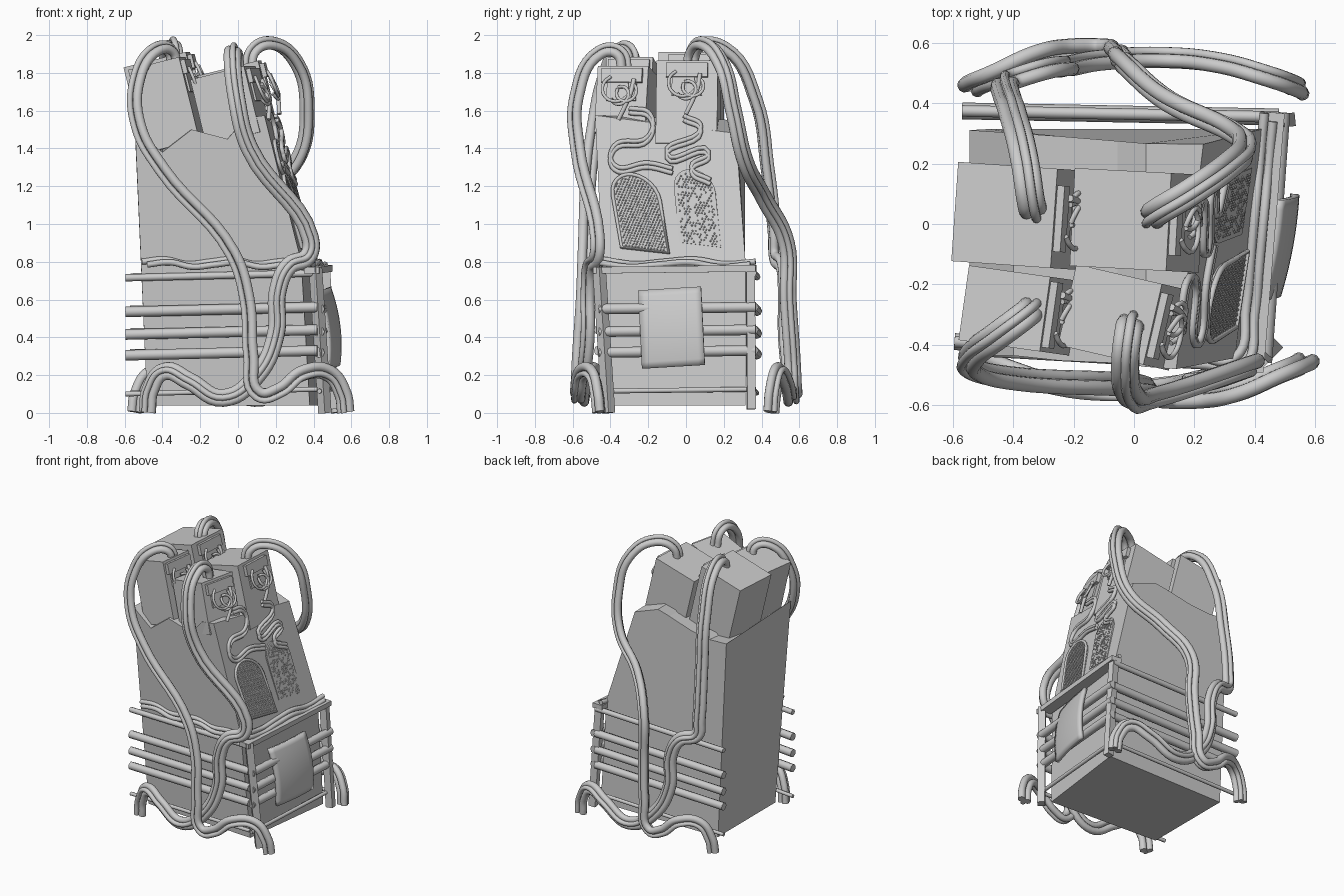
import bpy, bmesh, math, random
from mathutils import Vector, Matrix

if "Cube" in bpy.data.objects:
    bpy.data.objects.remove(bpy.data.objects["Cube"])

random.seed(3)
C = bpy.context


def mesh_object(name, bm):
    bmesh.ops.recalc_face_normals(bm, faces=bm.faces[:])
    me = bpy.data.meshes.new(name)
    bm.to_mesh(me)
    bm.free()
    ob = bpy.data.objects.new(name, me)
    C.collection.objects.link(ob)
    return ob


def block(name, size, matrix):
    bm = bmesh.new()
    bmesh.ops.create_cube(bm, size=1)
    bmesh.ops.scale(bm, vec=size, verts=bm.verts)
    bm.transform(matrix)
    return mesh_object(name, bm)


def tube(name, pts, r=0.0, smooth=True, profile=None, cyclic=False):
    cu = bpy.data.curves.new(name, 'CURVE')
    cu.dimensions = '3D'
    cu.use_fill_caps = True
    cu.resolution_u = 7
    cu.bevel_resolution = 2
    if profile:
        cu.bevel_mode = 'OBJECT'
        cu.bevel_object = profile
    else:
        cu.bevel_depth = r
    s = cu.splines.new('BEZIER' if smooth else 'POLY')
    if smooth:
        s.bezier_points.add(len(pts) - 1)
        for b, p in zip(s.bezier_points, pts):
            b.co = p
            b.handle_left_type = b.handle_right_type = 'AUTO'
    else:
        s.points.add(len(pts) - 1)
        for b, p in zip(s.points, pts):
            b.co = (*p, 1)
    s.use_cyclic_u = cyclic
    ob = bpy.data.objects.new(name, cu)
    C.collection.objects.link(ob)
    bpy.ops.object.select_all(action='DESELECT')
    ob.select_set(True)
    C.view_layer.objects.active = ob
    bpy.ops.object.convert(target='MESH')
    bpy.ops.object.shade_smooth_by_angle(angle=math.radians(50))


def bar(name, a, b, w, h):
    d = Vector(b) - Vector(a)
    rot = d.to_track_quat('X', 'Z').to_matrix().to_4x4()
    return block(name, (d.length, w, h), Matrix.Translation((Vector(a) + Vector(b)) / 2) @ rot)


# Tower body: one jagged outline, sheared and tapered into a front and a back
outline = [(-.48, .04, .04), (.38, .04, .04), (.335, .8, .8), (.14, 1.575, 1.48), (.04, 1.56, 1.55),
           (-.055, 1.45, 1.53), (-.245, 1.5, 1.48), (-.4, 1.38, 1.46), (-.545, 1.5, 1.47)]
bm = bmesh.new()
f = [bm.verts.new((x, -.375 - .062 * z - .06 * x, z)) for x, z, _ in outline]
b = [bm.verts.new((x + (.09 if x > .1 else 0), .315 - .1 * max(0, z - .8) * (x + .6), z)) for x, _, z in outline]
bm.faces.new(f)
bm.faces.new(b[::-1])
for i in range(len(f)):
    j = (i + 1) % len(f)
    bm.faces.new((f[i], f[j], b[j], b[i]))
mesh_object("tower_body", bm)

# Four tilted boxes on top, each with a connector plate and looping leads
boxes = [("back_left", (-.43, .03, 1.87), 4, (.34, .33, .5)),
         ("back_right", (-.045, .015, 1.825), 3, (.33, .325, .45)),
         ("front_left", (-.43, -.28, 1.85), 8, (.28, .25, .45)),
         ("front_right", (-.08, -.3, 1.8), 13, (.3, .275, .36))]
for name, top, yaw, (sx, sy, sz) in boxes:
    m = (Matrix.Translation(top) @ Matrix.Rotation(math.radians(-yaw), 4, 'Z')
         @ Matrix.Rotation(math.radians(-14), 4, 'Y'))
    block(name + "_box", (sx, sy, sz), m @ Matrix.Translation((0, 0, -sz / 2)))
    x = sx / 2
    block(name + "_plate", (.025, .22, .075), m @ Matrix.Translation((x + .012, 0, -.055)))
    block(name + "_plate_back", (.012, .16, .16), m @ Matrix.Translation((x + .005, 0, -.11)))
    for k, (c, half) in enumerate([(-.02, .075), (.035, .055), (0, .05)]):
        arc = [math.radians(120 + 40 * k + 33 * i) for i in range(9)]
        tube(f"{name}_lead_{k}", [m @ Vector((x + .028 + .006 * i * (8 - i) / 4, c + half * math.cos(a),
                                              -.13 - .02 * k + half * math.sin(a)))
                                  for i, a in enumerate(arc)], .009)
    tube(name + "_tail_lead", [m @ Vector((x + .03 + .015 * math.sin(3 * t), .07 * math.cos(1.6 * t), -.08 - .22 * t))
                               for t in (0, .33, .66, 1)], .012)

# Sloped right face: maps (y, z, height) on to the surface
N = Vector((1, -.12, .25)).normalized()


def on_face(y, z, h=0):
    return Vector((.29 + .12 * (y + .25) - .25 * (z - 1.07), y, z)) + N * h


# Arched grilles, one with a raised rim, filled with rows of studs
for name, cy, z0, half, lean, keep, lift in [("left_grille", -.215, .86, .125, -.17, 1, .01),
                                             ("right_grille", .075, .89, .11, -.1, .6, .001)]:
    straight = .4 - half

    def arch(u, v, h=lift):
        return on_face(cy + u + lean * v, z0 + v - .12 * u, h)

    rim = [(-half, 0), (half, 0)]
    rim += [(half * math.cos(a), straight + half * math.sin(a)) for a in [math.pi * i / 12 for i in range(13)]]
    bm = bmesh.new()
    bm.faces.new([bm.verts.new(arch(u, v)) for u, v in rim])
    r = bmesh.ops.extrude_face_region(bm, geom=bm.faces[:])
    bmesh.ops.translate(bm, vec=-N * .03, verts=[v for v in r["geom"] if isinstance(v, bmesh.types.BMVert)])
    mesh_object(name + "_panel", bm)
    if keep == 1:
        tube(name + "_rim", [arch(u, v) for u, v in rim], .01, smooth=False, cyclic=True)
    bm = bmesh.new()
    for row in range(27):
        for col in range(-8, 9):
            u, v = (col + row % 2 / 2) * .0165, .012 + row * .0143
            inside = abs(u) < half - .012 and (v < straight or math.hypot(u, v - straight) < half - .012)
            if inside and random.random() < keep:
                bmesh.ops.create_icosphere(bm, subdivisions=1, radius=.0055, matrix=Matrix.Translation(arch(u, v)))
    mesh_object(name + "_studs", bm)

# Squiggling double hoses leading from the boxes to the grilles
left = [(-.3, 1.6), (-.19, 1.57), (-.2, 1.45), (-.38, 1.4), (-.38, 1.3), (-.2, 1.31), (-.07, 1.28)]
right = [(-.01, 1.56), (.08, 1.5), (-.1, 1.36), (.12, 1.37), (.03, 1.29), (.13, 1.22)]
for name, path in (("left_squiggle", left), ("right_squiggle", right)):
    for k, dz in enumerate((-.012, .012)):
        tube(f"{name}_{k}", [on_face(y, z + dz, .006) for y, z in path], .0125)

# Guard frame: posts, top ledge and rails on three sides
bar("front_post", (.46, -.41, 0), (.41, -.46, .77), .05, .05)
bar("back_post", (.51, .345, .02), (.46, .34, .77), .045, .05)
bar("frame_ledge", (.39, -.49, .755), (.46, .37, .765), .08, .035)
for i, (z, r) in enumerate([(.72, .019), (.54, .028), (.42, .028), (.31, .028), (.105, .013)]):
    tube(f"front_rail_{i}", [(-.595, -.39, z - .005), (.42, -.46, z + .02)], r, smooth=False)
    tube(f"back_rail_{i}", [(-.57, .375, z), (.48, .355, z + .02)], r, smooth=False)
    if i:
        tube(f"right_rail_{i}", [(.43, -.46, z + .01), (.49, .37, z + .02)], r, smooth=False)

# Curved shield on the right of the frame
bm = bmesh.new()
bmesh.ops.create_grid(bm, x_segments=10, y_segments=12, size=.5)
for v in bm.verts:
    u, w = v.co.x, v.co.y
    v.co = (.51 + .06 * u - .05 * w - .1 * w * w - .04 * u * u, -.075 + .33 * u - .02 * w, .45 + .41 * w + .02 * u)
for p in bm.faces:
    p.smooth = True
shield = mesh_object("curved_shield", bm)
mod = shield.modifiers.new("thickness", 'SOLIDIFY')
mod.thickness = .025
mod.offset = 0

# Wavy hoses resting along the ledge: across the front, then along the right
for k in (0, 1):
    wave = [.785 + .015 * k + .014 * math.sin(2.1 * i) for i in range(13)]
    run = [(-.48 + .12 * i, -.425 - .007 * i) for i in range(8)]
    run += [(.4 + .015 * i, -.3 + .16 * i) for i in range(5)]
    tube(f"ledge_hose_{k}", [(x - .028 * k, y + .028 * k, z) for (x, y), z in zip(run, wave)], .016)

# Bundle cross-section: two thick strands and one thin
cu = bpy.data.curves.new("bundle_profile", 'CURVE')
for cx, cy, r in [(-.023, 0, .025), (.023, .004, .023), (.001, .032, .016)]:
    s = cu.splines.new('POLY')
    s.points.add(9)
    for i, p in enumerate(s.points):
        a = math.tau * i / 10
        p.co = (cx + r * math.cos(a), cy + r * math.sin(a), 0, 1)
    s.use_cyclic_u = True
profile = bpy.data.objects.new("bundle_profile", cu)
C.collection.objects.link(profile)
profile.hide_render = True


# Four big hose bundles crossing over; the lower runs are shared, turned half round for the back
def turned(pts, stretch):
    return [(-x * stretch, -y, z) for x, y, z in pts]


plain_foot = [(.05, -.54, .6), (.07, -.56, .3), (.11, -.57, .1), (.22, -.57, .12), (.34, -.55, .21),
              (.48, -.49, .21), (.555, -.46, .1), (.57, -.45, .005)]
kinked_foot = [(.38, -.46, .93), (.37, -.465, .83), (.27, -.5, .78), (.21, -.51, .65), (.2, -.51, .42),
               (.1, -.53, .2), (-.08, -.54, .08), (-.26, -.52, .17), (-.39, -.48, .22), (-.465, -.45, .12),
               (-.48, -.44, .005)]
tube("front_left_bundle", [(-.34, -.28, 1.82), (-.36, -.3, 1.91), (-.44, -.36, 1.91), (-.53, -.43, 1.76),
                           (-.525, -.48, 1.52), (-.4, -.51, 1.29), (-.03, -.53, .85)] + plain_foot, profile=profile)
tube("front_right_bundle", [(-.01, -.33, 1.8), (-.02, -.36, 1.9), (-.03, -.45, 1.9), (-.01, -.57, 1.67),
                            (.06, -.565, 1.4)] + kinked_foot, profile=profile)
tube("back_right_bundle", [(.06, .02, 1.8), (.08, .04, 1.91), (.18, .1, 1.945), (.31, .19, 1.84), (.36, .25, 1.6),
                           (.31, .31, 1.34), (.1, .41, 1.14), (-.04, .53, .9)] + turned(plain_foot, .95),
     profile=profile)
tube("back_left_bundle", [(-.33, .04, 1.84), (-.34, .07, 1.93), (-.36, .2, 1.92), (-.4, .36, 1.65),
                          (-.42, .42, 1.3)] + turned(kinked_foot, 1.12), profile=profile)
bpy.data.objects.remove(profile)
